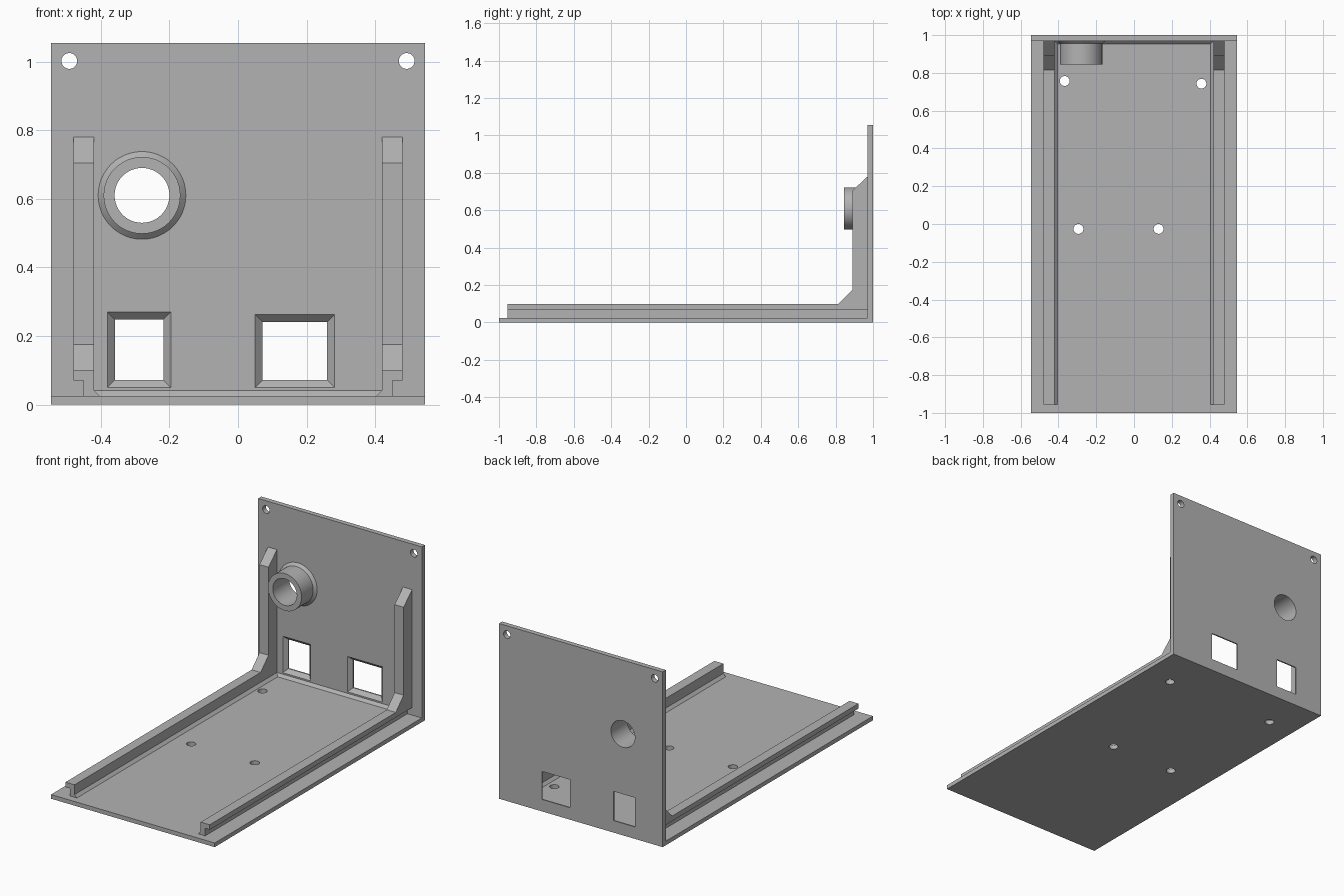
import bpy, bmesh, math
from mathutils import Vector

cube = bpy.data.objects.get("Cube")
if cube:
    bpy.data.objects.remove(cube, do_unlink=True)

grey = bpy.data.materials.new("plain grey")
grey.use_nodes = True
COLOUR = (0.45, 0.45, 0.45, 1)
grey.diffuse_color = COLOUR
grey.node_tree.nodes["Principled BSDF"].inputs["Base Color"].default_value = COLOUR


def finish(name, bm):
    bmesh.ops.recalc_face_normals(bm, faces=bm.faces)
    mesh = bpy.data.meshes.new(name)
    bm.to_mesh(mesh)
    bm.free()
    mesh.materials.append(grey)
    obj = bpy.data.objects.new(name, mesh)
    bpy.context.collection.objects.link(obj)
    return obj


def loft(name, start, end):
    """Solid between two matching outlines."""
    bm = bmesh.new()
    a = [bm.verts.new(p) for p in start]
    b = [bm.verts.new(p) for p in end]
    bm.faces.new(a)
    bm.faces.new(b)
    for i in range(len(a)):
        j = (i + 1) % len(a)
        bm.faces.new((a[i], a[j], b[j], b[i]))
    return finish(name, bm)


def extrude_x(name, yz, x0, x1):
    return loft(name, [(x0, y, z) for y, z in yz], [(x1, y, z) for y, z in yz])


def rect(x0, x1, z0, z1, y):
    return [(x0, y, z0), (x1, y, z0), (x1, y, z1), (x0, y, z1)]


def circle(centre, r, axis, n=48):
    pts = []
    for i in range(n):
        t = 2 * math.pi * i / n
        u, v = r * math.cos(t), r * math.sin(t)
        pts.append(Vector(centre) + Vector((u, v, 0) if axis == "z" else (u, 0, v)))
    return pts


def cut(obj, cutter):
    mod = obj.modifiers.new("cut", "BOOLEAN")
    mod.operation = "DIFFERENCE"
    mod.solver = "EXACT"
    mod.object = cutter
    bpy.context.view_layer.objects.active = obj
    bpy.ops.object.modifier_apply(modifier=mod.name)
    bpy.data.objects.remove(cutter, do_unlink=True)


def smooth(obj):
    bpy.ops.object.select_all(action="DESELECT")
    obj.select_set(True)
    bpy.context.view_layer.objects.active = obj
    bpy.ops.object.shade_smooth_by_angle(angle=math.radians(30))


W, T, WALL, H = 0.545, 0.025, 0.97, 1.055
COLLAR = (-0.28, 0.61)

# Floor and back panel in one L-shaped plate
bracket = extrude_x("base_and_back_panel",
                    [(-1, 0), (1, 0), (1, H), (WALL, H), (WALL, T), (-1, T)], -W, W)

# Screw holes in the floor
for x, y in [(-0.367, 0.757), (0.357, 0.743), (-0.294, -0.026), (0.13, -0.026)]:
    cut(bracket, loft("cutter", circle((x, y, -0.1), 0.026, "z"),
                      circle((x, y, 0.1), 0.026, "z")))

# Screw holes and collar bore in the back panel
for x, z, r in [(-0.492, 1.002, 0.023), (0.492, 1.002, 0.023), (*COLLAR, 0.08)]:
    cut(bracket, loft("cutter", circle((x, 0.9, z), r, "y"),
                      circle((x, 1.1, z), r, "y")))

# Bevelled windows: straight opening plus a tapered lead-in
C = 0.022
for x0, x1, z0, z1 in [(-0.359, -0.218, 0.072, 0.248), (0.072, 0.26, 0.072, 0.241)]:
    cut(bracket, loft("cutter", rect(x0, x1, z0, z1, 0.9), rect(x0, x1, z0, z1, 1.1)))
    e = 2 * C
    cut(bracket, loft("cutter",
                      rect(x0 - e, x1 + e, z0 - e, z1 + e, WALL - C),
                      rect(x0, x1, z0, z1, WALL + C)))
smooth(bracket)

# Guide rails with gusset corners, undercut on the outside, and their fillets
rail_side = [(-0.955, T), (WALL, T), (WALL, 0.78), (0.89, 0.705),
             (0.89, 0.175), (0.815, 0.1), (-0.955, 0.1)]
for side, s in (("left", 1), ("right", -1)):
    rail = extrude_x(side + "_guide_rail", rail_side, s * 0.42, s * 0.48)
    cut(rail, extrude_x("cutter", [(-1.1, -0.1), (1.1, -0.1), (1.1, 0.07), (-1.1, 0.07)],
                        s * 0.45, s * 0.6))
    tri = [(0.42, T), (0.42, 0.041), (0.404, T)]
    loft(side + "_rail_fillet", [(s * x, -0.955, z) for x, z in tri],
         [(s * x, WALL, z) for x, z in tri])

# Fillet between floor and back panel
extrude_x("back_fillet", [(WALL, T), (WALL, 0.041), (WALL - 0.016, T)], -0.42, 0.42)

# Round collar with a flared foot
profile = [(0.08, WALL), (0.128, WALL), (0.112, 0.955), (0.112, 0.845), (0.08, 0.845)]
bm = bmesh.new()
rings = [[bm.verts.new(p) for p in circle((COLLAR[0], y, COLLAR[1]), r, "y")]
         for r, y in profile]
for k, ring in enumerate(rings):
    nxt = rings[(k + 1) % len(rings)]
    for i in range(len(ring)):
        j = (i + 1) % len(ring)
        bm.faces.new((ring[i], ring[j], nxt[j], nxt[i]))
smooth(finish("round_collar", bm))
